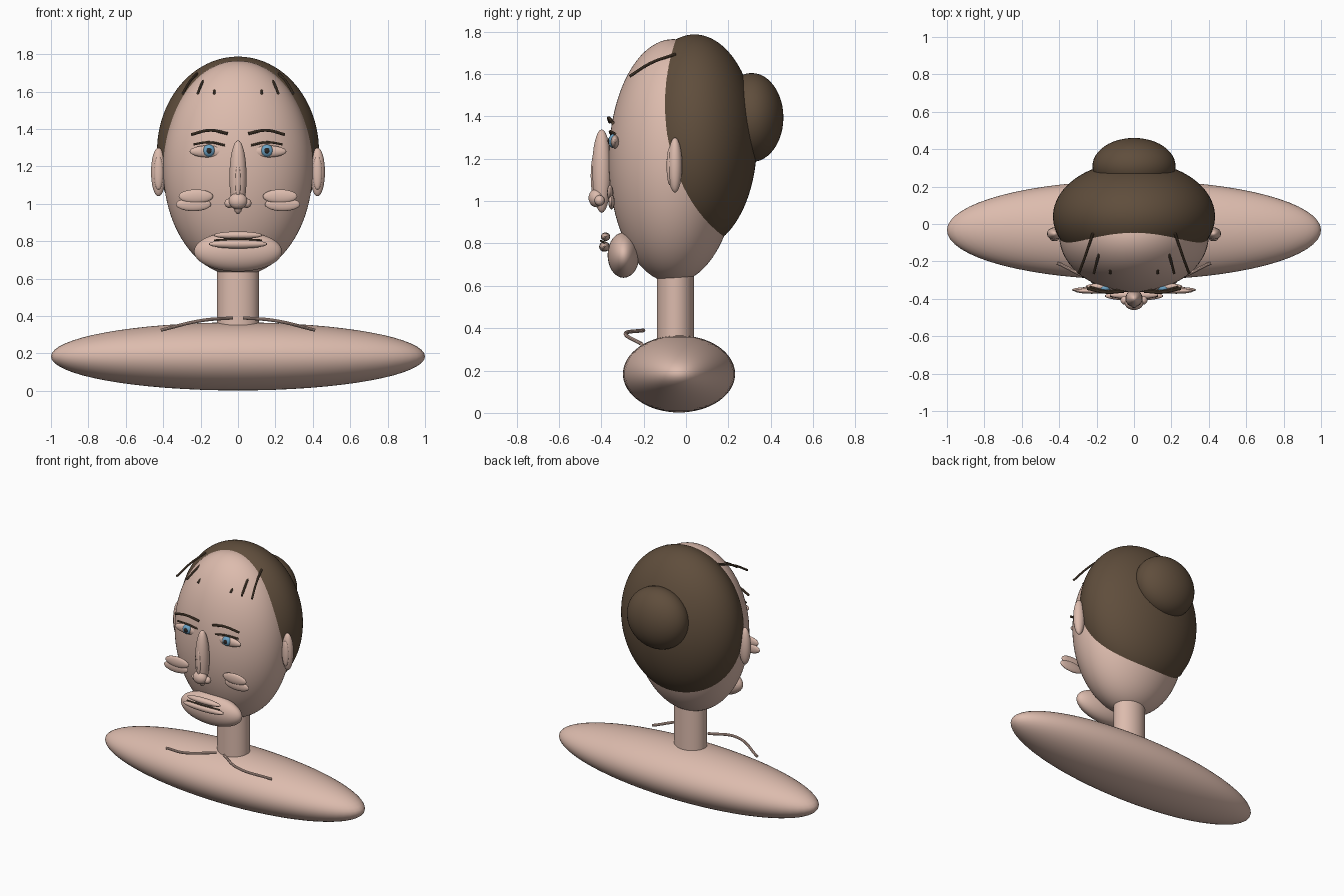
import bpy, math

if "Cube" in bpy.data.objects:
    bpy.data.objects.remove(bpy.data.objects["Cube"])


def material(name, rgb):
    m = bpy.data.materials.new(name)
    m.diffuse_color = (*rgb, 1)
    m.use_nodes = True
    m.node_tree.nodes["Principled BSDF"].inputs["Base Color"].default_value = m.diffuse_color
    return m


SKIN = material("skin", (0.72, 0.50, 0.42))
HAIR = material("brown_hair", (0.115, 0.075, 0.045))
BLUE = material("blue_iris", (0.15, 0.36, 0.55))
DARK = material("dark_pupil", (0.025, 0.02, 0.018))


def finish(o, name, mat):
    o.name = name
    o.data.materials.clear()
    o.data.materials.append(mat)
    bpy.ops.object.shade_smooth_by_angle()
    return o


def ball(name, mat, loc, rad, seg=32):
    bpy.ops.mesh.primitive_uv_sphere_add(segments=seg, ring_count=seg // 2, location=loc)
    o = bpy.context.object
    o.scale = rad
    bpy.ops.object.transform_apply(location=False, rotation=False, scale=True)
    return finish(o, name, mat)


def tube(name, mat, pts, r):
    c = bpy.data.curves.new(name, 'CURVE')
    c.dimensions = '3D'
    c.bevel_depth = r
    c.bevel_resolution = 3
    c.use_fill_caps = True
    sp = c.splines.new('BEZIER')
    sp.bezier_points.add(len(pts) - 1)
    for b, p in zip(sp.bezier_points, pts):
        b.co = p
        b.handle_left_type = b.handle_right_type = 'AUTO'
    o = bpy.data.objects.new(name, c)
    bpy.context.collection.objects.link(o)
    bpy.ops.object.select_all(action='DESELECT')
    o.select_set(True)
    bpy.context.view_layer.objects.active = o
    bpy.ops.object.convert(target='MESH')
    return finish(bpy.context.object, name, mat)


# Bust, neck and head
ball("shoulders", SKIN, (0, -0.033, 0.184), (1, 0.265, 0.182), 64)
bpy.ops.mesh.primitive_cylinder_add(vertices=48, radius=1, depth=0.36, location=(0, -0.05, 0.53))
bpy.context.object.scale = (0.112, 0.088, 1)
bpy.ops.object.transform_apply(location=False, rotation=False, scale=True)
finish(bpy.context.object, "neck", SKIN)
ball("head", SKIN, (0, -0.06, 1.19), (0.40, 0.305, 0.575), 96)
ball("chin", SKIN, (0, -0.295, 0.745), (0.235, 0.075, 0.107), 48)

# Hair cap and bun
ball("hair_cap", HAIR, (0, 0.04, 1.28), (0.433, 0.295, 0.507), 96)
ball("hair_bun", HAIR, (0, 0.31, 1.395), (0.222, 0.15, 0.21), 48)

# Nose
ball("nose_bridge", SKIN, (0, -0.398, 1.142), (0.046, 0.046, 0.197))
ball("nose_ridge", SKIN, (0, -0.438, 1.12), (0.015, 0.012, 0.09), 16)
ball("nose_tip", SKIN, (0, -0.422, 1.015), (0.05, 0.038, 0.044))

# Mouth
ball("upper_lip", SKIN, (0, -0.38, 0.832), (0.13, 0.022, 0.02))
ball("lower_lip", SKIN, (0, -0.385, 0.785), (0.157, 0.025, 0.024))
tube("mouth_line", HAIR, [(-0.128, -0.385, 0.805), (0, -0.402, 0.812), (0.128, -0.385, 0.805)], 0.005)

for s, side in ((-1, "left"), (1, "right")):
    def part(name, mat, loc, rad, seg=24):
        ball(f"{side}_{name}", mat, (s * loc[0], loc[1], loc[2]), rad, seg)

    def line(name, mat, pts, r):
        tube(f"{side}_{name}", mat, [(s * x, y, z) for x, y, z in pts], r)

    # Ears
    part("ear", SKIN, (0.425, -0.052, 1.17), (0.04, 0.034, 0.13), 32)
    part("inner_ear", SKIN, (0.425, -0.076, 1.165), (0.025, 0.016, 0.09))
    # Nostril and cheeks
    part("nostril", SKIN, (0.046, -0.408, 1.003), (0.026, 0.024, 0.025))
    part("upper_cheek", SKIN, (0.225, -0.358, 1.04), (0.092, 0.015, 0.037))
    part("lower_cheek", SKIN, (0.238, -0.352, 0.997), (0.094, 0.015, 0.036))
    # Eye, lash line and brow
    part("eyeball", SKIN, (0.155, -0.335, 1.28), (0.104, 0.02, 0.032))
    part("iris", BLUE, (0.155, -0.344, 1.284), (0.033, 0.022, 0.033))
    part("pupil", DARK, (0.155, -0.362, 1.284), (0.015, 0.008, 0.015), 16)
    line("lash", HAIR, [(0.07, -0.352, 1.313), (0.155, -0.358, 1.329), (0.237, -0.335, 1.318)], 0.006)
    line("brow", HAIR, [(0.055, -0.36, 1.375), (0.15, -0.365, 1.393), (0.25, -0.345, 1.37)], 0.008)
    # Loose hair strands
    for i, xs in enumerate(((0.22, 0.26, 0.295), (0.15, 0.19, 0.215), (0.10, 0.118, 0.128))):
        line(f"strand_{i + 1}", HAIR,
             [(xs[0], -0.05, 1.695), (xs[1], -0.17, 1.65), (xs[2], -0.265, 1.59)], 0.007)
    # Collarbone
    line("collarbone", SKIN, [(0.03, -0.2, 0.39), (0.2, -0.285, 0.375), (0.41, -0.21, 0.325)], 0.009)
